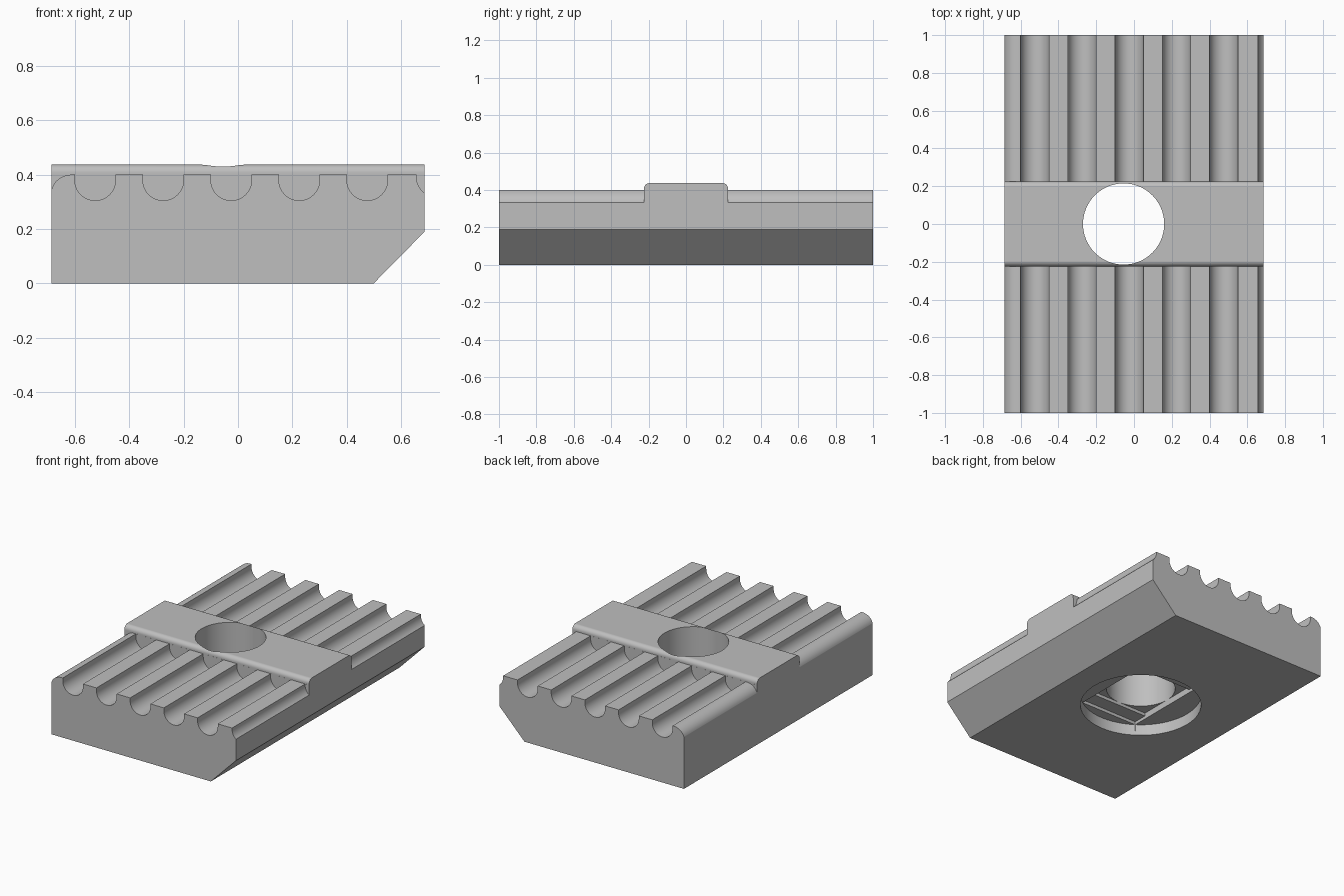
import bpy, bmesh
from math import cos, sin, pi, sqrt
from mathutils import Vector

cube = bpy.data.objects.get("Cube")
if cube:
    bpy.data.objects.remove(cube, do_unlink=True)

HALF_X, HOLE_X, HOLE_R = 0.685, -0.055, 0.215
BAR_Y, TOP, BAR_TOP = 0.225, 0.40, 0.437


def arc(cx, cz, rx, rz, a0, a1, n):
    """Points on an elliptical arc, angles in degrees."""
    angles = [(a0 + (a1 - a0) * i / n) * pi / 180 for i in range(n + 1)]
    return [(cx + rx * cos(a), cz + rz * sin(a)) for a in angles]


def prism(name, profile, axis, start, end):
    """Extrude a 2D profile along the x, y or z axis."""
    place = {"x": lambda p: (start, p[0], p[1]),
             "y": lambda p: (p[0], start, p[1]),
             "z": lambda p: (p[0], p[1], start)}[axis]
    bm = bmesh.new()
    face = bm.faces.new([bm.verts.new(place(p)) for p in profile])
    new = bmesh.ops.extrude_face_region(bm, geom=[face])["geom"]
    shift = Vector([(end - start) * (axis == a) for a in "xyz"])
    bmesh.ops.translate(bm, vec=shift,
                        verts=[v for v in new if isinstance(v, bmesh.types.BMVert)])
    bmesh.ops.recalc_face_normals(bm, faces=bm.faces)
    mesh = bpy.data.meshes.new(name)
    bm.to_mesh(mesh)
    bm.free()
    obj = bpy.data.objects.new(name, mesh)
    bpy.context.collection.objects.link(obj)
    return obj


def carve(obj, cutter):
    """Subtract a cutter and discard it."""
    mod = obj.modifiers.new("cut", "BOOLEAN")
    mod.operation, mod.solver, mod.object = "DIFFERENCE", "EXACT", cutter
    bpy.context.view_layer.update()
    graph = bpy.context.evaluated_depsgraph_get()
    mesh = bpy.data.meshes.new_from_object(obj.evaluated_get(graph))
    obj.modifiers.clear()
    obj.data = mesh
    bpy.data.objects.remove(cutter, do_unlink=True)


def rectangle(x0, x1, y0, y1):
    return [(x0, y0), (x1, y0), (x1, y1), (x0, y1)]


# Stepped block with a raised, round-edged cross bar
r = 0.03
section = [(-1, 0), (1, 0), (1, TOP), (BAR_Y, TOP)]
section += arc(BAR_Y - r, BAR_TOP - r, r, r, 0, 90, 8)
section += arc(r - BAR_Y, BAR_TOP - r, r, r, 90, 180, 8)
section += [(-BAR_Y, TOP), (-1, TOP)]
body = prism("grooved_block", section, "x", -HALF_X, HALF_X)

# Sloped lower edge
carve(body, prism("slope_cutter", [(0.4, -0.1), (0.8, -0.1), (0.8, 0.306)],
                  "y", -1.1, 1.1))

# Round-bottomed grooves and rounded outer edge, on both sides of the bar
for side in (-1, 1):
    span = side * (BAR_Y + 0.0005), side * 1.1
    grooves = [(-0.525 + 0.25 * i, 0.38) for i in range(5)] + [(0.731, 0.392)]
    for gx, gz in grooves:
        shape = arc(gx, gz, 0.075, 0.075, 180, 360, 24)
        shape += [(gx + 0.075, 0.5), (gx - 0.075, 0.5)]
        carve(body, prism("groove_cutter", shape, "y", *span))
    shape = arc(-0.61, 0.33, 0.077, 0.07, 90, 180, 12)
    shape += [(-0.8, 0.33), (-0.8, 0.5), (-0.61, 0.5)]
    carve(body, prism("edge_cutter", shape, "y", *span))

# Through hole, counterbore, and the two shallow stepped recesses above it
bore_r = 0.377
chord = sqrt(bore_r ** 2 - HOLE_R ** 2)
carve(body, prism("hole_cutter", arc(HOLE_X, 0, HOLE_R, HOLE_R, 0, 354.375, 63),
                  "z", -0.1, 0.6))
carve(body, prism("bore_cutter", arc(HOLE_X, 0, bore_r, bore_r, 0, 354.375, 63),
                  "z", -0.1, 0.075))
for half_y, depth in ((chord, 0.096), (HOLE_R, 0.117)):
    carve(body, prism("recess_cutter",
                      rectangle(HOLE_X - HOLE_R, HOLE_X + HOLE_R, -half_y, half_y),
                      "z", 0.03, depth))

# Grey plastic
grey = bpy.data.materials.new("light_grey")
grey.use_nodes = True
color = (0.52, 0.52, 0.52, 1)
grey.diffuse_color = color
grey.node_tree.nodes["Principled BSDF"].inputs["Base Color"].default_value = color
body.data.materials.clear()
body.data.materials.append(grey)
for poly in body.data.polygons:
    poly.material_index = 0

# Smooth curves with sharp creases
bpy.ops.object.select_all(action="DESELECT")
body.select_set(True)
bpy.context.view_layer.objects.active = body
bpy.ops.object.shade_smooth_by_angle(angle=pi / 6)
weighted = body.modifiers.new("weighted_normals", "WEIGHTED_NORMAL")
weighted.keep_sharp = True
